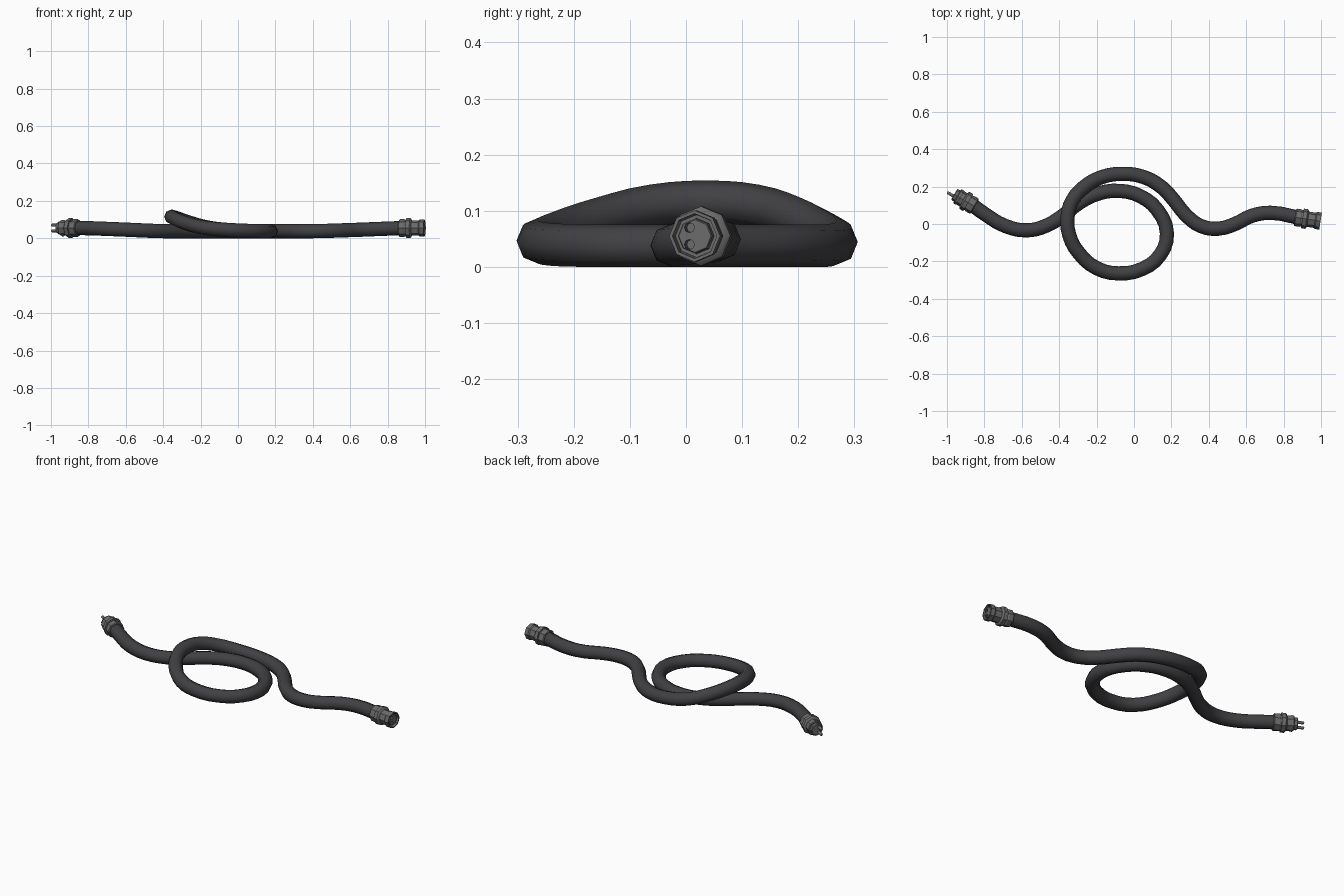
import bpy, bmesh, math
from mathutils import Vector, Matrix

if "Cube" in bpy.data.objects:
    bpy.data.objects.remove(bpy.data.objects["Cube"])


def material(name, rgb):
    m = bpy.data.materials.new(name)
    m.diffuse_color = (*rgb, 1)
    m.use_nodes = True
    m.node_tree.nodes["Principled BSDF"].inputs["Base Color"].default_value = m.diffuse_color
    return m


RUBBER = material("dark rubber", (0.052, 0.051, 0.057))
METAL = material("grey metal", (0.145, 0.145, 0.148))


def finish(ob, mat, angle=40):
    ob.data.materials.clear()
    ob.data.materials.append(mat)
    bpy.ops.object.select_all(action='DESELECT')
    ob.select_set(True)
    bpy.context.view_layer.objects.active = ob
    bpy.ops.object.shade_smooth_by_angle(angle=math.radians(angle))


def add_mesh(name, bm, matrix):
    bmesh.ops.recalc_face_normals(bm, faces=bm.faces)
    me = bpy.data.meshes.new(name)
    bm.to_mesh(me)
    bm.free()
    ob = bpy.data.objects.new(name, me)
    bpy.context.collection.objects.link(ob)
    ob.matrix_world = matrix
    return ob


def lathe(name, profile, matrix, sides=8):
    """Closed solid turned round local x; profile holds (x, radius)."""
    bm = bmesh.new()
    rings = [[bm.verts.new((x, r * math.sin(2 * math.pi * i / sides),
                            r * math.cos(2 * math.pi * i / sides)))
              for i in range(sides)] for x, r in profile]
    for a, b in zip(rings, rings[1:]):
        for i in range(sides):
            j = (i + 1) % sides
            bm.faces.new((a[i], a[j], b[j], b[i]))
    bm.faces.new(rings[0])
    bm.faces.new(rings[-1])
    return add_mesh(name, bm, matrix)


def frame(origin, direction):
    """Local x along the connector axis, z up."""
    x = Vector(direction).normalized()
    y = Vector((0, 0, 1)).cross(x).normalized()
    m = Matrix((x, y, x.cross(y))).transposed().to_4x4()
    m.translation = Vector(origin)
    return m


# cable: one looped octagonal tube
path = [(-0.87, 0.105, 0.055), (-0.80, 0.055, 0.054), (-0.69, -0.01, 0.050),
        (-0.57, -0.034, 0.045), (-0.46, -0.005, 0.040), (-0.38, 0.045, 0.038),
        (-0.29, 0.115, 0.038), (-0.19, 0.163, 0.038), (-0.075, 0.177, 0.038),
        (0.035, 0.148, 0.038), (0.125, 0.075, 0.038), (0.176, -0.05, 0.038),
        (0.14, -0.165, 0.038), (0.045, -0.24, 0.040), (-0.085, -0.264, 0.047),
        (-0.20, -0.236, 0.060), (-0.295, -0.155, 0.086), (-0.346, -0.06, 0.109),
        (-0.355, 0.04, 0.116), (-0.33, 0.125, 0.109), (-0.27, 0.195, 0.088),
        (-0.18, 0.248, 0.061), (-0.065, 0.268, 0.045), (0.055, 0.25, 0.038),
        (0.15, 0.195, 0.038), (0.215, 0.125, 0.038), (0.28, 0.045, 0.038),
        (0.36, -0.012, 0.038), (0.45, -0.025, 0.039), (0.54, 0.0, 0.042),
        (0.63, 0.044, 0.045), (0.73, 0.060, 0.049), (0.88, 0.034, 0.055)]
cu = bpy.data.curves.new("cable", 'CURVE')
cu.dimensions = '3D'
cu.twist_mode = 'Z_UP'
cu.bevel_depth = 0.038
cu.bevel_resolution = 2
cu.resolution_u = 3
cu.use_fill_caps = True
sp = cu.splines.new('BEZIER')
sp.bezier_points.add(len(path) - 1)
for bp, co in zip(sp.bezier_points, path):
    bp.co = co
    bp.handle_left_type = bp.handle_right_type = 'AUTO'
cable = bpy.data.objects.new("cable", cu)
bpy.context.collection.objects.link(cable)
bpy.context.view_layer.objects.active = cable
cable.select_set(True)
bpy.ops.object.convert(target='MESH')
finish(bpy.context.object, RUBBER, 80)

# shared stepped collar of both connectors
collar = [(0, 0.036), (0, 0.043), (0.004, 0.047), (0.030, 0.047), (0.034, 0.044),
          (0.040, 0.044), (0.040, 0.053), (0.062, 0.053), (0.066, 0.049),
          (0.070, 0.041)]

# socket connector (right): flared rim, recessed face with a raised core
sm = frame((0.861, 0.036, 0.055), (0.988, -0.15, 0))
socket = lathe("socket_connector", collar + [
    (0.108, 0.041), (0.114, 0.046), (0.138, 0.046), (0.138, 0.040),
    (0.115, 0.038), (0.115, 0.032), (0.132, 0.031), (0.134, 0.029)], sm)
for i, z in enumerate((-0.015, 0.015)):
    hole = lathe(f"hole_cutter_{i}", [(0.105, 0.009), (0.16, 0.009)],
                 sm @ Matrix.Translation((0, -0.010, z)))
    hole.hide_render = True
    hole.hide_viewport = True
    mod = socket.modifiers.new("pin hole", 'BOOLEAN')
    mod.operation = 'DIFFERENCE'
    mod.object = hole
finish(socket, METAL, 25)

# plug connector (left): stepped nose with two pins
pm = frame((-0.852, 0.094, 0.055), (-0.86, 0.51, 0))
finish(lathe("plug_connector", collar + [
    (0.088, 0.041), (0.092, 0.044), (0.104, 0.044), (0.108, 0.040),
    (0.108, 0.034), (0.124, 0.034), (0.127, 0.031)], pm), METAL, 25)
for i, z in enumerate((-0.015, 0.015)):
    finish(lathe(f"plug_pin_{i}", [(0.120, 0.008), (0.160, 0.008), (0.164, 0.005)],
                 pm @ Matrix.Translation((0, 0.010, z))), METAL, 50)
